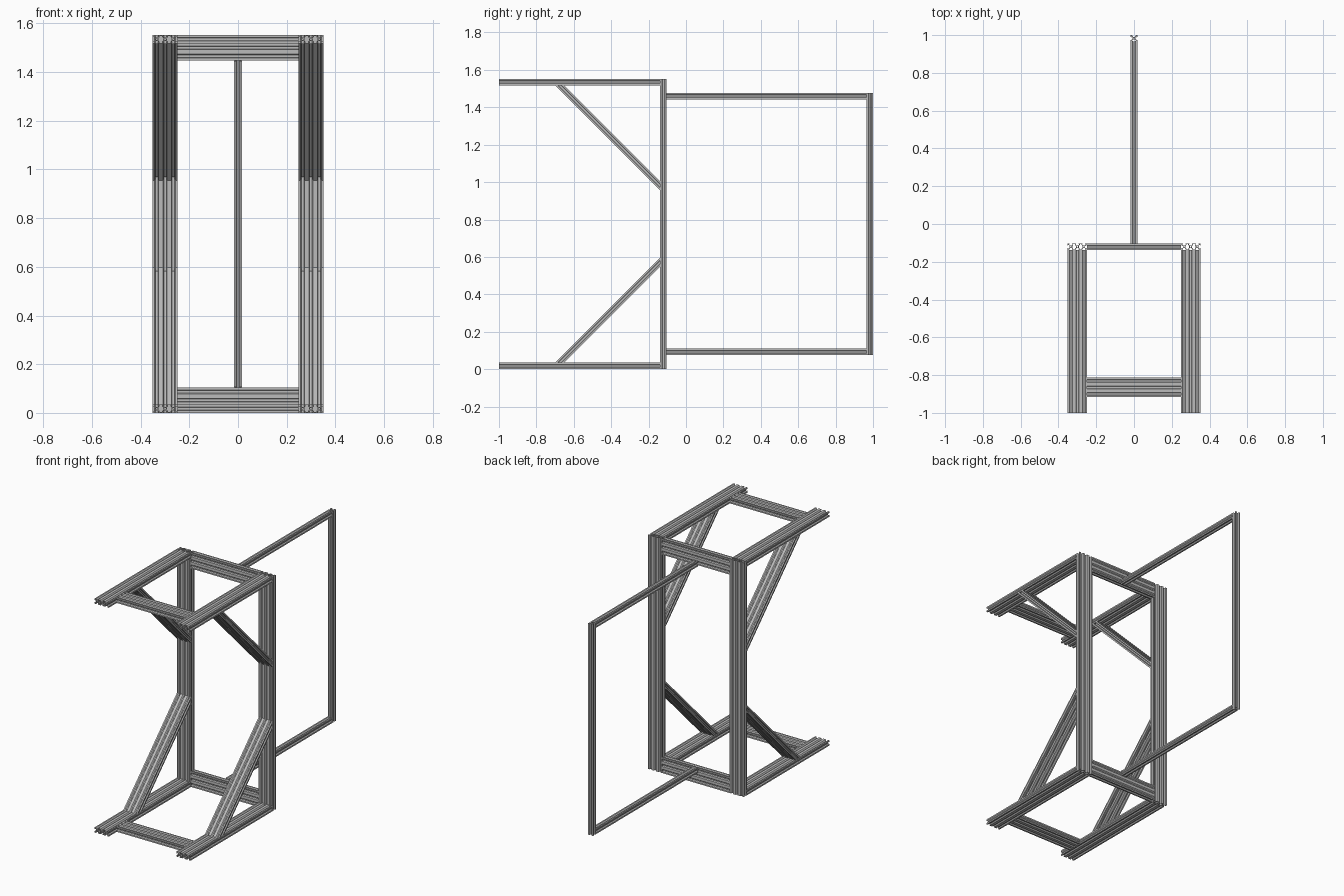
import bpy, bmesh, math
from mathutils import Vector, Matrix

cube = bpy.data.objects.get("Cube")
if cube:
    bpy.data.objects.remove(cube)

# Overall dimensions; T is the side of one slotted cell
T = 0.0345
MM = T / 20
W = 3 * T
H = 1.552
FRONT, BACK = -1.0, 1.0
POST_Y = -0.138          # front face of the uprights
INNER = 0.248            # inner face of the side rails
SIDE_X = INNER + W / 2

metal = bpy.data.materials.new("brushed grey aluminium")
grey = (0.5, 0.5, 0.5, 1)
metal.use_nodes = True
metal.diffuse_color = grey
metal.node_tree.nodes["Principled BSDF"].inputs["Base Color"].default_value = grey

# Half of a T-slot: offset from the slot centre, depth below the face
HALF_SLOT = [(-4.6, 0), (-2.9, 1.7), (-5.5, 1.7), (-5.5, 3), (-2.9, 5.9)]
SLOT = HALF_SLOT + [(-a, d) for a, d in reversed(HALF_SLOT)]
HALF_CAVITY = [(2.7, -8.2), (2.7, -6), (5.2, -3), (5.2, 3), (2.7, 6), (2.7, 8.2)]
CAVITY = HALF_CAVITY + [(-a, -b) for a, b in HALF_CAVITY]


def profile_loops(cells):
    """Outline, bores and hollow chambers of a slotted extrusion, in mm."""
    hw, hh = cells * 10, 10
    outline = []
    sides = [((-hw, -hh), (1, 0), cells), ((hw, -hh), (0, 1), 1),
             ((hw, hh), (-1, 0), cells), ((-hw, hh), (0, -1), 1)]
    for (cx, cy), (dx, dy), count in sides:
        outline.append((cx, cy))
        for i in range(count):
            for a, depth in SLOT:
                s = 20 * i + 10 + a
                outline.append((cx + dx * s - dy * depth, cy + dy * s + dx * depth))
    loops = [outline]
    for i in range(cells):
        c = 20 * i + 10 - hw
        ring = [math.tau * k / 12 for k in range(12)]
        loops.append([(c + 2.1 * math.cos(t), 2.1 * math.sin(t)) for t in ring])
    for i in range(1, cells):
        c = 20 * i - hw
        loops.append([(c + a, b) for a, b in CAVITY])
    return loops


def bar(name, start, end, across, cells=3, mitre=0):
    """Extrude the profile from start to end; mitre slants both end cuts."""
    start, end = Vector(start), Vector(end)
    w = (end - start).normalized()
    u = Vector(across)
    v = w.cross(u)
    length = (end - start).length
    bm = bmesh.new()
    edges = []
    for loop in profile_loops(cells):
        vs = [bm.verts.new((a * MM, b * MM, 0)) for a, b in loop]
        edges += [bm.edges.new((vs[i - 1], vs[i])) for i in range(len(vs))]
    bmesh.ops.triangle_fill(bm, use_beauty=True, edges=edges)
    near = list(bm.verts)
    result = bmesh.ops.extrude_face_region(bm, geom=list(bm.faces), use_keep_orig=True)
    far = [g for g in result["geom"] if isinstance(g, bmesh.types.BMVert)]
    for vert in near:
        vert.co.z = mitre * vert.co.y
    for vert in far:
        vert.co.z = length - mitre * vert.co.y
    bmesh.ops.recalc_face_normals(bm, faces=list(bm.faces))
    mesh = bpy.data.meshes.new(name)
    bm.to_mesh(mesh)
    bm.free()
    mesh.materials.append(metal)
    obj = bpy.data.objects.new(name, mesh)
    obj.matrix_world = Matrix.Translation(start) @ Matrix((u, v, w)).transposed().to_4x4()
    bpy.context.collection.objects.link(obj)
    return obj


X, Y, Z = (1, 0, 0), (0, 1, 0), (0, 0, 1)
post_mid = POST_Y + T / 2
brace_y = -0.676
reach = POST_Y - brace_y

# Two uprights
for side, x in (("left", SIDE_X), ("right", -SIDE_X)):
    bar(side + "_upright", (x, post_mid, 0), (x, post_mid, H), X)

# Base and top are mirror images: up points towards the middle height
for level, z0, up in (("lower", 0, 1), ("upper", H, -1)):
    rail_z = z0 + up * T / 2
    foot_z = z0 + up * T
    for side, x in (("left", SIDE_X), ("right", -SIDE_X)):
        bar(f"{level}_{side}_rail", (x, FRONT, rail_z), (x, POST_Y, rail_z), X)
        bar(f"{level}_{side}_brace", (x, brace_y, foot_z),
            (x, POST_Y, foot_z + up * reach), X, mitre=up)

    # Cross beams: flat at the front, on edge between the uprights
    front_y = -0.865
    bar(level + "_front_beam", (-INNER, front_y, rail_z), (INNER, front_y, rail_z), Y)
    beam_z = z0 + up * W / 2
    bar(level + "_back_beam", (-INNER, post_mid, beam_z), (INNER, post_mid, beam_z), Z)

    # Thin arm of the rear loop
    arm_z = z0 + up * 0.092
    bar(level + "_rear_arm", (0, POST_Y + T, arm_z), (0, BACK - T, arm_z), X, cells=1)

# Thin post closing the rear loop
post_end = 0.092 - T / 2
bar("rear_post", (0, BACK - T / 2, post_end), (0, BACK - T / 2, H - post_end), X, cells=1)
